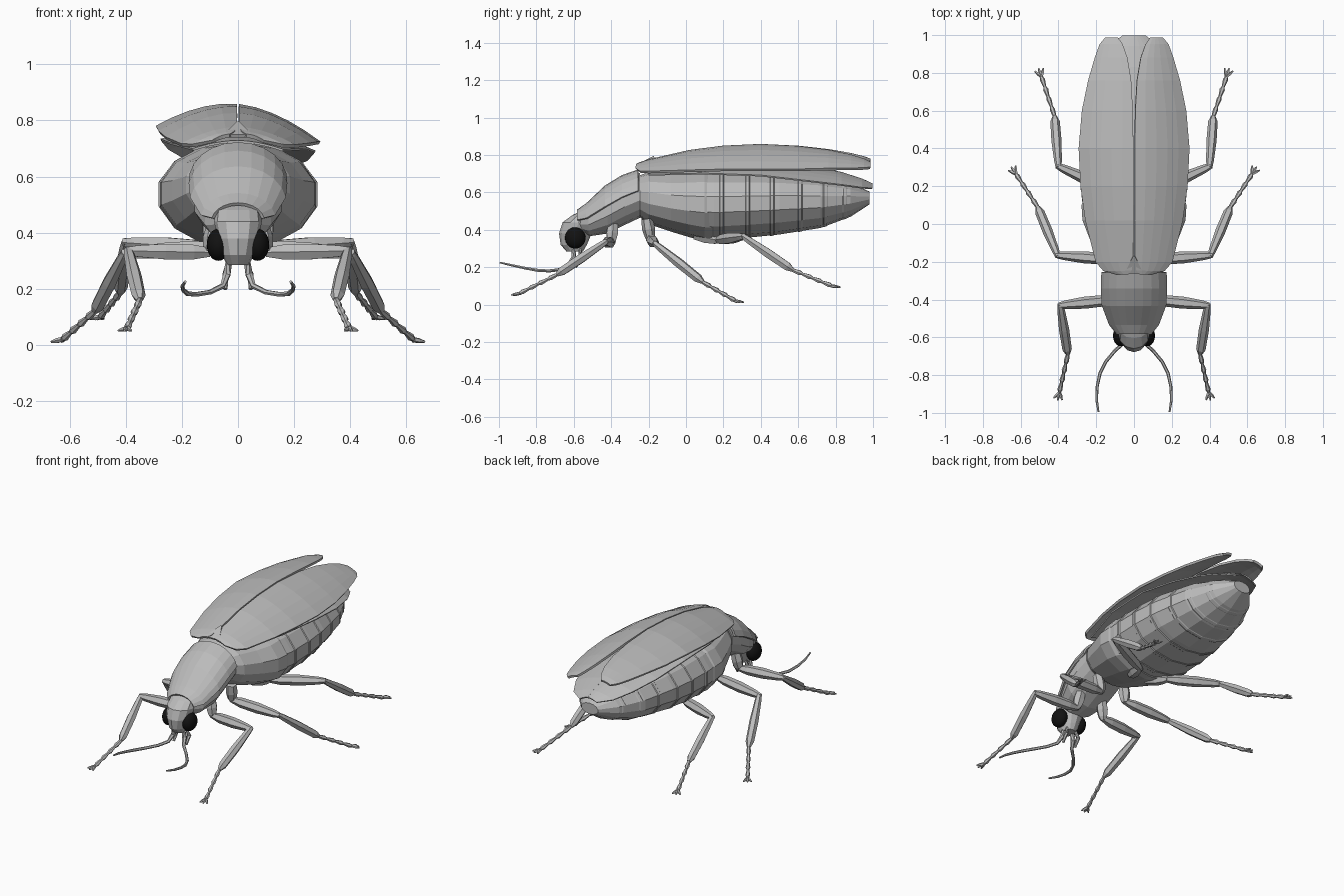
import bpy, bmesh, math
from mathutils import Vector, Quaternion

cube = bpy.data.objects.get("Cube")
if cube:
    bpy.data.objects.remove(cube)


def material(name, value):
    m = bpy.data.materials.new(name)
    m.use_nodes = True
    m.diffuse_color = (value, value, value, 1)
    m.node_tree.nodes["Principled BSDF"].inputs["Base Color"].default_value = m.diffuse_color
    return m


GREY = material("shell grey", 0.5)
BLACK = material("eye black", 0.006)
SIDES = (("left", 1), ("right", -1))


def finish(bm, name, mat=GREY, thickness=0):
    bmesh.ops.recalc_face_normals(bm, faces=bm.faces)
    mesh = bpy.data.meshes.new(name)
    bm.to_mesh(mesh)
    bm.free()
    mesh.materials.append(mat)
    obj = bpy.data.objects.new(name, mesh)
    bpy.context.collection.objects.link(obj)
    if thickness:
        mod = obj.modifiers.new("thickness", "SOLIDIFY")
        mod.thickness = thickness
        mod.offset = 0
    return obj


def skin(name, rows, closed=True, thickness=0):
    """Join rows of points into a capped tube or an open sheet."""
    bm = bmesh.new()
    rows = [[bm.verts.new(p) for p in row] for row in rows]
    n = len(rows[0])
    for a, b in zip(rows, rows[1:]):
        for i in range(n if closed else n - 1):
            j = (i + 1) % n
            bm.faces.new((a[i], a[j], b[j], b[i]))
    if closed:
        bm.faces.new(rows[0])
        bm.faces.new(rows[-1])
    return finish(bm, name, thickness=thickness)


def body_ring(y, z, rx, rz, sides=14):
    return [(rx * math.cos(a), y, z + rz * math.sin(a))
            for a in (2 * math.pi * (i + 0.5) / sides for i in range(sides))]


def tube(name, path, sides=6):
    """Sweep a polygon along (x, y, z, radius) points."""
    pts = [Vector(p[:3]) for p in path]
    rows = []
    for i, p in enumerate(path):
        d = pts[min(i + 1, len(pts) - 1)] - pts[max(i - 1, 0)]
        q = d.to_track_quat("Z", "Y")
        rows.append([pts[i] + q @ Vector((p[3] * math.cos(a), p[3] * math.sin(a), 0))
                     for a in (2 * math.pi * k / sides for k in range(sides))])
    return skin(name, rows)


def blend(table, y):
    """Linear lookup in rows that start with y."""
    for a, b in zip(table, table[1:]):
        if y <= b[0]:
            t = (y - a[0]) / (b[0] - a[0])
            return [u + (v - u) * t for u, v in zip(a, b)]
    return list(table[-1])


# Abdomen with slim raised bands: y, centre z, half width, half height
belly = [(-0.1, 0.56, 0.22, 0.15), (0.0, 0.545, 0.265, 0.175), (0.15, 0.535, 0.285, 0.19),
         (0.35, 0.54, 0.285, 0.18), (0.5, 0.545, 0.27, 0.17), (0.72, 0.55, 0.22, 0.14),
         (0.88, 0.56, 0.145, 0.09), (0.98, 0.57, 0.06, 0.035)]
stations = [(r[0], 1) for r in belly]
for seam in (0.19, 0.33, 0.46, 0.61, 0.745, 0.85):
    stations += [(seam - 0.012, 1), (seam - 0.008, 1.018), (seam + 0.008, 1.018), (seam + 0.012, 1)]
rows = []
for y, grow in sorted(stations):
    _, z, rx, rz = blend(belly, y)
    rows.append(body_ring(y, z, rx * grow, rz * grow))
skin("abdomen", rows)

# Middle and hind thorax in front of the abdomen
skin("thorax", [body_ring(*r) for r in (
    (-0.25, 0.58, 0.15, 0.11), (-0.2, 0.57, 0.19, 0.14), (-0.08, 0.55, 0.24, 0.16),
    (0.02, 0.54, 0.28, 0.18), (0.1, 0.535, 0.285, 0.195), (0.14, 0.53, 0.27, 0.19))])

# Front thorax and its shield
chest = [(-0.245, 0.585, 0.16, 0.12), (-0.33, 0.55, 0.163, 0.125), (-0.42, 0.5, 0.158, 0.12),
         (-0.52, 0.445, 0.12, 0.08), (-0.57, 0.44, 0.08, 0.05)]
skin("front_thorax", [body_ring(*r) for r in chest])
skin("thorax_shield", [[((rx + 0.01) * math.cos(a), y - 0.01, z + (rz + 0.012) * math.sin(a))
                        for a in (math.radians(10 + 16 * i) for i in range(11))]
                       for y, z, rx, rz in chest], closed=False, thickness=0.012)
skin("scutellum", [[(-0.05, -0.26, 0.745), (0.05, -0.26, 0.745)],
                   [(-0.005, -0.17, 0.79), (0.005, -0.17, 0.79)]], closed=False, thickness=0.012)

# Head, lofted upward: z, centre y, half width, half depth
skin("head", [[(rx * math.cos(a), y + ry * math.sin(a), z)
               for a in (2 * math.pi * i / 12 for i in range(12))]
              for z, y, rx, ry in ((0.285, -0.595, 0.04, 0.045), (0.32, -0.6, 0.056, 0.07),
                                   (0.38, -0.592, 0.074, 0.087), (0.44, -0.575, 0.085, 0.085),
                                   (0.48, -0.55, 0.08, 0.055), (0.5, -0.54, 0.06, 0.02))])


def blade(name, s, table, tilt, thickness):
    """Curved wing sheet; rows are y, inner x, outer x, top z, drop at outer edge."""
    rows = []
    for y, xi, xo, z, drop in table:
        lean = tilt * min(1, (y + 0.27) / 0.7)
        row = []
        for k in range(6):
            u = k / 5
            x = s * (xi + (xo - xi) * u)
            row.append((x, y, z - drop * u ** 1.8 - lean * x))
        rows.append(row)
    return skin(name, rows, False, thickness)


wing_case = [(-0.265, 0.03, 0.09, 0.745, 0.02), (-0.245, 0.012, 0.16, 0.755, 0.045),
             (-0.2, 0.004, 0.2, 0.77, 0.06), (0.02, 0.003, 0.255, 0.82, 0.095),
             (0.2, 0.003, 0.28, 0.843, 0.105), (0.4, 0.003, 0.29, 0.852, 0.105),
             (0.6, 0.006, 0.273, 0.842, 0.095), (0.76, 0.015, 0.24, 0.823, 0.075),
             (0.88, 0.035, 0.205, 0.8, 0.055), (0.95, 0.06, 0.18, 0.78, 0.035),
             (0.985, 0.085, 0.15, 0.765, 0.02)]
hind_wing = [(-0.2, 0, 0.16, 0.725, 0.03), (0.1, 0, 0.25, 0.76, 0.05),
             (0.4, 0, 0.275, 0.765, 0.055), (0.65, 0, 0.25, 0.74, 0.06),
             (0.83, 0, 0.2, 0.705, 0.05), (0.94, 0, 0.14, 0.67, 0.035),
             (0.995, 0, 0.06, 0.645, 0.02)]

# Leg joints: coxa top, hip, knee, ankle, foot end
legs = {
    "front": ((0.08, -0.39, 0.43), (0.1, -0.4, 0.33), (0.39, -0.43, 0.335),
              (0.35, -0.69, 0.16), (0.395, -0.89, 0.06)),
    "middle": ((0.1, -0.21, 0.46), (0.09, -0.19, 0.35), (0.405, -0.165, 0.325),
               (0.51, 0.09, 0.12), (0.625, 0.265, 0.02)),
    "hind": ((0.06, 0.05, 0.375), (0.1, 0.17, 0.345), (0.4, 0.305, 0.365),
             (0.42, 0.57, 0.185), (0.49, 0.78, 0.1)),
}


def limb(name, a, b, profile, sides=6):
    """Straight limb from a to b with (fraction, radius) steps."""
    return tube(name, [(*a.lerp(b, t), r) for t, r in profile], sides)


def leg(name, joints):
    top, hip, knee, ankle, foot = joints
    limb(name + "_coxa", top, hip, ((0, 0.03), (0.5, 0.035), (0.9, 0.027), (1.1, 0.015)))
    limb(name + "_femur", hip, knee, ((0, 0.018), (0.2, 0.03), (0.55, 0.032), (0.9, 0.023), (1.03, 0.015)))
    limb(name + "_tibia", knee, ankle, ((-0.03, 0.015), (0.1, 0.02), (0.5, 0.027), (0.9, 0.025), (1, 0.012)))
    # Beaded foot
    beads = [(0, 0.01)]
    for i in range(4):
        beads += [((i + 0.7) / 4, 0.014), ((i + 1) / 4, 0.008)]
    limb(name + "_foot", ankle, foot, beads)
    # Three spread toes
    d = (foot - ankle).normalized()
    d.z *= 0.4
    for i, turn in enumerate((-0.55, 0, 0.55)):
        tip = foot + Quaternion((0, 0, 1), turn) @ d * 0.05
        limb(f"{name}_toe_{i + 1}", foot, tip, ((-0.1, 0.009), (0.5, 0.009), (1, 0.004)), 5)


antenna = [(0.03, -0.6, 0.31, 0.013), (0.04, -0.6, 0.25, 0.014), (0.055, -0.63, 0.21, 0.01),
           (0.1, -0.67, 0.188, 0.009), (0.15, -0.73, 0.18, 0.009), (0.18, -0.79, 0.183, 0.009),
           (0.195, -0.86, 0.195, 0.008), (0.198, -0.93, 0.21, 0.007), (0.188, -0.995, 0.225, 0.005)]

for side, s in SIDES:
    blade(side + "_wing_case", s, wing_case, 0.1, 0.014)
    blade(side + "_hind_wing", s, hind_wing, 0.08, 0.008)
    for which, joints in legs.items():
        leg(f"{side}_{which}_leg", [Vector((s * x, y, z)) for x, y, z in joints])
    tube(side + "_antenna", [(s * x, y, z, r) for x, y, z, r in antenna])
    tube(side + "_palp", [(s * x, y, z, r) for x, y, z, r in (
        (0.03, -0.57, 0.3, 0.01), (0.045, -0.56, 0.25, 0.012), (0.045, -0.59, 0.2, 0.008))])
    # Round dark eye
    bm = bmesh.new()
    bmesh.ops.create_uvsphere(bm, u_segments=20, v_segments=12, radius=0.055)
    bmesh.ops.scale(bm, vec=(0.75, 1, 1.04), verts=bm.verts)
    bmesh.ops.translate(bm, vec=(s * 0.07, -0.592, 0.357), verts=bm.verts)
    eye = finish(bm, side + "_eye", BLACK)
    for face in eye.data.polygons:
        face.use_smooth = True
